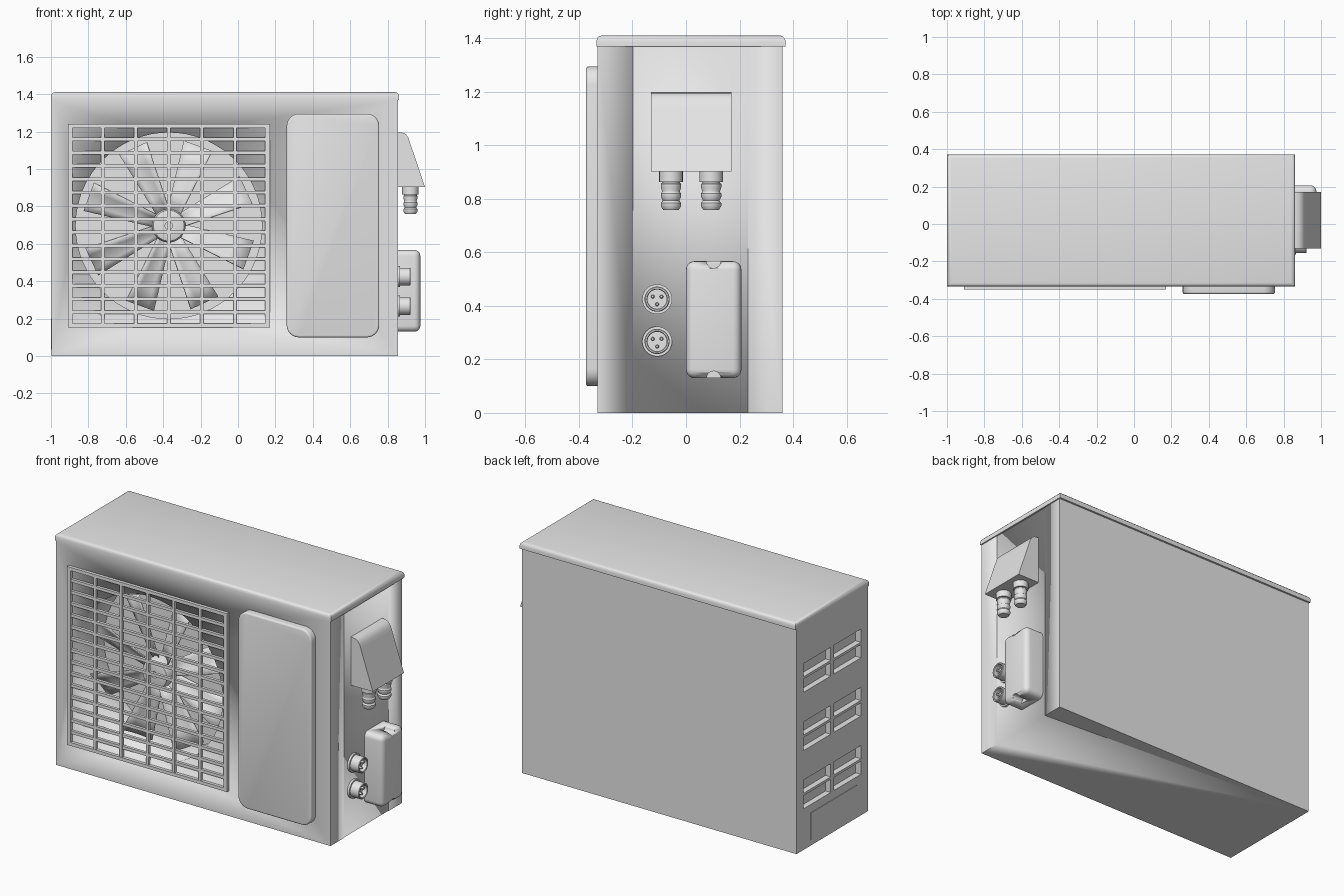
import bpy, bmesh, math
from mathutils import Matrix, Vector

old = bpy.data.objects.get("Cube")
if old:
    bpy.data.objects.remove(old, do_unlink=True)

grey = bpy.data.materials.new("light grey")
grey.use_nodes = True
tone = (0.8, 0.8, 0.8, 1)
grey.diffuse_color = tone
grey.node_tree.nodes["Principled BSDF"].inputs["Base Color"].default_value = tone


def finish(name, bm, smooth=True):
    bmesh.ops.recalc_face_normals(bm, faces=bm.faces)
    mesh = bpy.data.meshes.new(name)
    bm.to_mesh(mesh)
    bm.free()
    mesh.materials.append(grey)
    obj = bpy.data.objects.new(name, mesh)
    bpy.context.collection.objects.link(obj)
    bpy.ops.object.select_all(action='DESELECT')
    bpy.context.view_layer.objects.active = obj
    obj.select_set(True)
    if smooth:
        bpy.ops.object.shade_smooth_by_angle(angle=math.radians(35))
    return obj


def add_box(bm, lo, hi):
    lo, hi = Vector(lo), Vector(hi)
    m = Matrix.Translation((lo + hi) / 2) @ Matrix.Diagonal((*(hi - lo), 1))
    bmesh.ops.create_cube(bm, size=1, matrix=m)


def box(name, lo, hi, bevels=()):
    # bevels: (edge rule, radius, segments), applied in order
    bm = bmesh.new()
    add_box(bm, lo, hi)
    for rule, radius, segs in bevels:
        edges = [e for e in bm.edges if rule(e.verts[0].co, e.verts[1].co)]
        bmesh.ops.bevel(bm, geom=edges, offset=radius, segments=segs,
                        profile=0.5, affect='EDGES')
    return finish(name, bm)


def lathe(name, profile, place, axis, sides=32):
    # profile of (radius, height) pairs, turned about the given axis
    bm = bmesh.new()
    rot = Vector((0, 0, 1)).rotation_difference(Vector(axis)).to_matrix().to_4x4()
    rings = []
    for r, h in profile:
        angles = [math.tau * i / sides for i in range(sides)]
        rings.append([bm.verts.new((r * math.cos(a), r * math.sin(a), h)) for a in angles])
    for a, b in zip(rings, rings[1:]):
        for i in range(sides):
            j = (i + 1) % sides
            bm.faces.new((a[i], a[j], b[j], b[i]))
    bm.faces.new(rings[0])
    bm.faces.new(rings[-1])
    bm.transform(Matrix.Translation(place) @ rot)
    return finish(name, bm)


def cut(target, cutter):
    mod = target.modifiers.new("cut", 'BOOLEAN')
    mod.operation = 'DIFFERENCE'
    mod.solver = 'EXACT'
    mod.object = cutter
    bpy.ops.object.select_all(action='DESELECT')
    bpy.context.view_layer.objects.active = target
    target.select_set(True)
    bpy.ops.object.modifier_apply(modifier=mod.name)
    bpy.data.objects.remove(cutter, do_unlink=True)


LEFT, RIGHT, FRONT, BACK, TOP = -0.997, 0.855, -0.33, 0.36, 1.37
FAN = Vector((-0.37, 0, 0.697))

# Casing with fan well, side vents and a shallow side panel
casing = box("casing", (LEFT, FRONT, 0), (RIGHT, BACK, TOP))
cut(casing, lathe("well_cutter", [(0.498, 0), (0.498, 0.3)], (FAN.x, -0.05, FAN.z), (0, -1, 0), 64))
cut(casing, box("panel_cutter", (RIGHT - 0.003, -0.198, -0.1), (RIGHT + 0.1, 0.232, TOP + 0.1)))
bm = bmesh.new()
for z in (0.25, 0.605, 0.96):
    for dz in (0, 0.095):
        for y in (-0.26, 0.03):
            add_box(bm, (LEFT - 0.1, y, z + dz), (LEFT + 0.035, y + 0.26, z + dz + 0.08))
cut(casing, finish("vent_cutter", bm, False))

# Lid with rounded upper rim
box("lid", (-1, -0.335, TOP), (0.862, 0.372, 1.411),
    [(lambda a, b: a.z > 1.4 and b.z > 1.4, 0.022, 3)])

# Front cover plate
box("front_cover", (0.26, -0.374, 0.1), (0.755, FRONT, 1.295),
    [(lambda a, b: abs(a.y - b.y) > 0.02, 0.065, 6),
     (lambda a, b: a.y < -0.37 and b.y < -0.37, 0.01, 3)])

# Maker plate on the vent side
box("side_plate", (-1, -0.22, 0.035), (LEFT, 0.225, 0.2))

# Fan guard: frame, rows and columns of bars
bm = bmesh.new()
x0, x1, z0, z1 = -0.91, 0.17, 0.153, 1.24
for a, b in ((x0, x0 + 0.025), (x1 - 0.025, x1)):
    add_box(bm, (a, -0.349, z0), (b, FRONT, z1))
for a, b in ((z0, z0 + 0.02), (z1 - 0.02, z1)):
    add_box(bm, (x0 + 0.025, -0.349, a), (x1 - 0.025, FRONT, b))
for i in range(1, 15):
    z = z0 + 0.01 + i * (z1 - z0 - 0.02) / 15
    add_box(bm, (x0 + 0.02, -0.346, z - 0.009), (x1 - 0.02, -0.328, z + 0.009))
for i in range(-2, 3):
    x = FAN.x + i * 0.177
    add_box(bm, (x - 0.009, -0.347, z0 + 0.01), (x + 0.009, -0.329, z1 - 0.01))
finish("fan_guard", bm, False)

# Fan blades: tapered, pitched and slightly cupped
bm = bmesh.new()
for k in range(8):
    turn = Matrix.Translation((FAN.x, -0.22, FAN.z)) @ Matrix.Rotation(-math.radians(25 + 45 * k), 4, 'Y')
    rows = []
    for i in range(5):
        t = i / 4
        r, half = 0.07 + 0.385 * t, 0.035 + 0.045 * t
        row = []
        for j in range(5):
            s = (j / 2 - 1) * half
            depth = 0.5 * s + 0.012 * (1 - (j / 2 - 1) ** 2)
            row.append(bm.verts.new(turn @ Vector((r, depth, s))))
        rows.append(row)
    for a, b in zip(rows, rows[1:]):
        for j in range(4):
            bm.faces.new((a[j], a[j + 1], b[j + 1], b[j]))
blades = finish("fan_blades", bm)
blades.modifiers.new("thickness", 'SOLIDIFY').thickness = 0.006

# Fan hub with a small centre bore
lathe("fan_hub", [(0.09, 0), (0.09, 0.12), (0.082, 0.135), (0.065, 0.14), (0.02, 0.14), (0.02, 0.12)],
      (FAN.x, -0.14, FAN.z), (0, -1, 0))
lathe("fan_shaft", [(0.025, 0), (0.025, 0.1)], (FAN.x, -0.045, FAN.z), (0, -1, 0), 16)

# Pipe hood: side profile pulled across the panel
bm = bmesh.new()
outline = [(0.85, 0.903), (1.0, 0.903), (0.92, 1.14), (0.912, 1.165), (0.9, 1.183),
           (0.885, 1.193), (0.865, 1.197), (0.85, 1.197)]
face = bm.faces.new([bm.verts.new((x, -0.13, z)) for x, z in outline])
ext = bmesh.ops.extrude_face_region(bm, geom=[face])
bmesh.ops.translate(bm, vec=(0, 0.3, 0), verts=[v for v in ext["geom"] if isinstance(v, bmesh.types.BMVert)])
finish("pipe_hood", bm)

# Barbed hose nipples below the hood
barb = [(0.044, 0), (0.044, 0.042), (0.034, 0.042)]
for i in range(3):
    h = 0.046 + i * 0.035
    barb += [(0.034, h), (0.038, h + 0.004), (0.038, h + 0.016), (0.033 - 0.002 * i, h + 0.03)]
for y in (-0.056, 0.094):
    lathe("hose_nipple", barb, (0.922, y, 0.905), (0, 0, -1), 24)

# Valve cover with screw notches at its ends
cover = box("valve_cover", (0.85, 0, 0.13), (0.975, 0.207, 0.567),
            [(lambda a, b: max(a.x, b.x) > 0.9, 0.032, 5)])
for z in (0.13, 0.567):
    cut(cover, lathe("notch_cutter", [(0.026, 0), (0.026, 0.2)], (0.9, 0.103, z), (1, 0, 0), 24))

# Round sockets with three pins each
for z in (0.267, 0.425):
    lathe("socket", [(0.056, 0), (0.056, 0.013), (0.047, 0.013), (0.047, 0.068), (0.044, 0.071),
                     (0.039, 0.071), (0.036, 0.068), (0.036, 0.04)], (0.852, -0.108, z), (1, 0, 0))
    for k in range(3):
        a = math.radians(30 + 120 * k)
        lathe("socket_pin", [(0.007, 0), (0.007, 0.022), (0.004, 0.025)],
              (0.89, -0.108 + 0.019 * math.cos(a), z + 0.019 * math.sin(a)), (1, 0, 0), 12)
